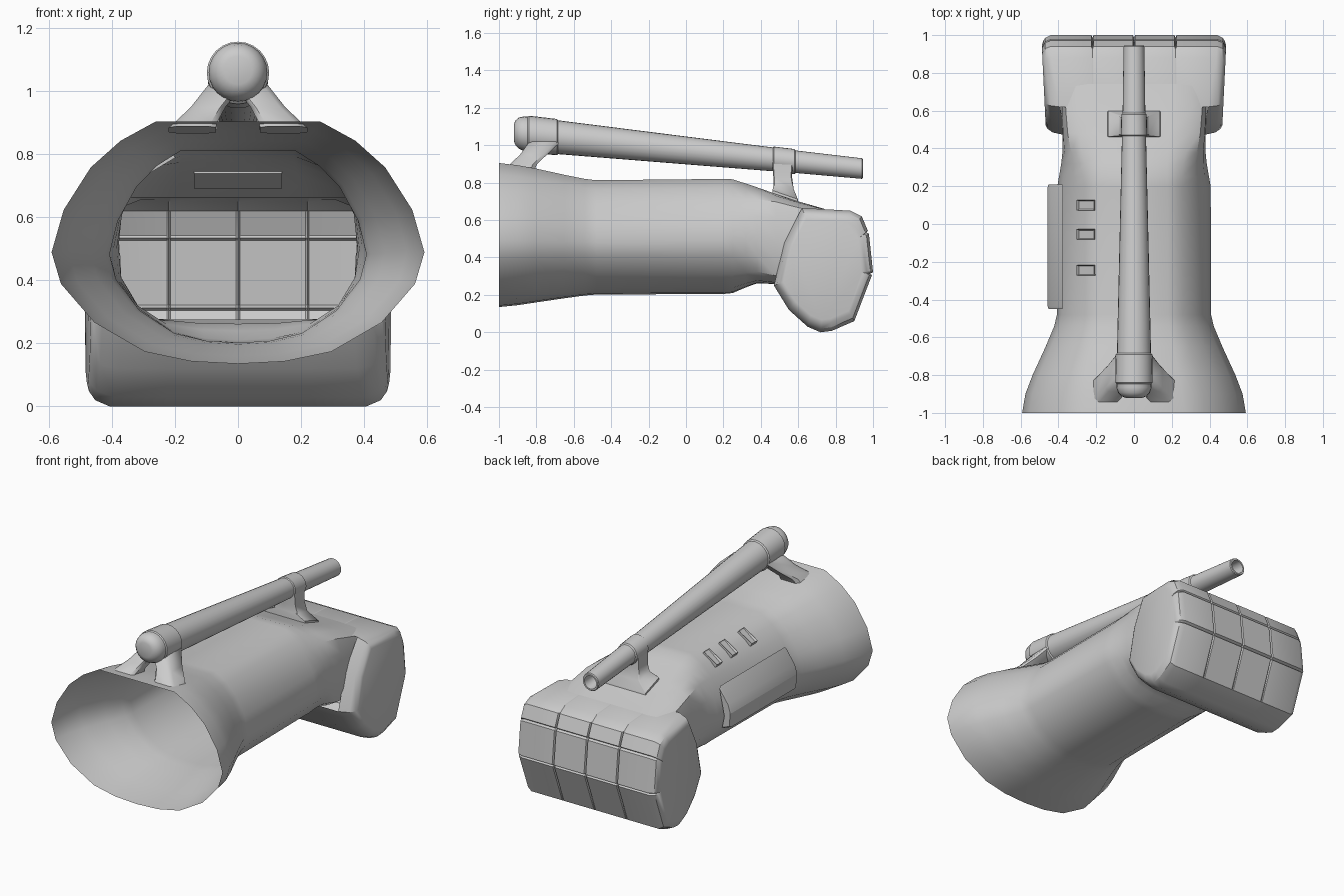
import bpy, bmesh, math
from mathutils import Vector, Matrix

cube = bpy.data.objects.get("Cube")
if cube:
    bpy.data.objects.remove(cube, do_unlink=True)


def finish(name, bm, angle=35):
    bmesh.ops.recalc_face_normals(bm, faces=bm.faces)
    mesh = bpy.data.meshes.new(name)
    bm.to_mesh(mesh)
    bm.free()
    obj = bpy.data.objects.new(name, mesh)
    bpy.context.collection.objects.link(obj)
    bpy.ops.object.select_all(action='DESELECT')
    obj.select_set(True)
    bpy.context.view_layer.objects.active = obj
    bpy.ops.object.shade_smooth_by_angle(angle=math.radians(angle))


def loft(name, rings, caps=True, skip=None, angle=35):
    """Skin closed rings of equal length; skip(i, j) leaves a face open."""
    bm = bmesh.new()
    rows = [[bm.verts.new(p) for p in ring] for ring in rings]
    n = len(rows[0])
    for i in range(len(rows) - 1):
        for j in range(n):
            if skip and skip(i, j):
                continue
            k = (j + 1) % n
            bm.faces.new((rows[i][j], rows[i][k], rows[i + 1][k], rows[i + 1][j]))
    if caps:
        bm.faces.new(rows[0])
        bm.faces.new(rows[-1])
    finish(name, bm, angle)


# Sleeve: half cross-sections (width fraction, height fraction), round and boxy
ROUND = [(0, 1), (.44, 1), (.63, .92), (.79, .81), (.935, .635), (1, .46),
         (.95, .33), (.77, .17), (.5, .05), (.25, .01), (0, 0)]
BOXY = [(0, 1), (.5, 1), (.8, .99), (.95, .93), (1, .75), (1, .5),
        (1, .25), (.95, .08), (.8, .01), (.4, 0), (0, 0)]


def sleeve_ring(y, w, zb, zt, k):
    half = []
    for (a, b), (c, d) in zip(ROUND, BOXY):
        half.append((w * (a + (c - a) * k), zb + (zt - zb) * (b + (d - b) * k)))
    full = half + [(-x, z) for x, z in half[-2:0:-1]]
    return [(x, y, z) for x, z in full]


STATIONS = [
    (-1, .592, .135, .905, 0), (-.9, .575, .145, .893, 0),
    (-.8, .537, .16, .875, 0), (-.65, .468, .182, .842, 0),
    (-.54, .422, .197, .82, 0), (-.48, .408, .202, .813, 0),
    (.2, .406, .205, .82, 0), (.25, .397, .21, .818, .1),
    (.32, .385, .24, .795, .3), (.38, .379, .262, .775, .55),
    (.48, .379, .258, .74, .85), (.6, .383, .265, .7, .95), (.74, .385, .275, .66, 1),
]
loft("sleeve", [sleeve_ring(*s) for s in STATIONS], caps=False)

# Hollow rear guard: side profile (y, z), swept across x with panel grooves
GUARD = [(.47, .25), (.55, .12), (.65, .03), (.72, 0), (.78, .008), (.9, .06),
         (.994, .305), (.984, .313), (1, .321), (.978, .527), (.964, .535),
         (.972, .543), (.94, .62), (.88, .65), (.62, .665), (.525, .48)]
CENTRE = Vector((.74, .35))


def guard_ring(x, scale=1, push=0, taper=0):
    ring = []
    for i, p in enumerate(GUARD):
        q = CENTRE + (Vector(p) - CENTRE) * scale
        narrow = 1 - taper * max(0, .9 - q.x)
        if 6 <= i <= 12:
            q.x -= push
        ring.append((x * narrow, q.x, q.y))
    return ring


# The shoulders narrow towards the front so the end caps get a wide bevel
spans = [(.44, 1, 0, .4), (.47, .945, 0, .2), (.482, .87, 0, .12), (.486, .81, 0, .1)]
stops = [(-s[0], *s[1:]) for s in reversed(spans)]
for g in (-.22, 0, .22):
    stops += [(g - .006, 1), (g, 1, .014), (g + .006, 1)]
stops += spans
loft("rear_guard", [guard_ring(*s) for s in stops], angle=32,
     skip=lambda i, j: j >= 14 and len(spans) - 1 <= i < len(stops) - len(spans))


# Tapered top barrel with two collars and a hollow rear end
def axis_z(y):
    return 1.06 - .103 * (y + .85)


def circle(y, r, n=24):
    return [(r * math.cos(2 * math.pi * i / n), y,
             axis_z(y) + r * math.sin(2 * math.pi * i / n)) for i in range(n)]


BARREL = [(-.92, .045), (-.912, .066), (-.893, .084), (-.865, .093),
          (-.67, .09), (.45, .064), (.6, .06), (.94, .055),
          (.945, .051), (.945, .041), (.86, .036)]
loft("barrel", [circle(*b) for b in BARREL])
for name, y0, y1, r in (("front_collar", -.85, -.68, .099),
                        ("rear_collar", .46, .59, .069)):
    loft(name, [circle(y0, r - .01), circle(y0 + .01, r),
                circle(y1 - .01, r - .002), circle(y1, r - .012)])


# Struts holding the barrel
def block_ring(x, y, z, hx, hy, tilt=0, cut=.3):
    corners = []
    for sx, sy in ((1, 1), (-1, 1), (-1, -1), (1, -1)):
        a = (sx * hx * (1 - cut), sy * hy)
        b = (sx * hx, sy * hy * (1 - cut))
        corners += [b, a] if sx * sy > 0 else [a, b]
    return [(x + dx, y + dy, z + tilt * dy) for dx, dy in corners]


for side, label in ((1, "left"), (-1, "right")):
    loft("front_strut_" + label, [
        block_ring(side * .04, -.755, 1.02, .055, .082),
        block_ring(side * .095, -.815, .95, .055, .072),
        block_ring(side * .135, -.868, .9, .068, .072),
        block_ring(side * .145, -.882, .878, .075, .072, -.15)], angle=50)

loft("rear_strut", [
    block_ring(0, .515, .92, .064, .055, 0, .1),
    block_ring(0, .517, .83, .066, .05, 0, .1),
    block_ring(0, .522, .775, .08, .054, -.2, .1),
    block_ring(0, .53, .735, .138, .068, -.35, .03),
    block_ring(0, .53, .715, .14, .069, -.35, .03)], angle=50)

# Raised control panel hugging the right flank
PANEL = [(-.376, .668), (-.441, .575), (-.457, .52), (-.45, .43),
         (-.397, .41), (-.413, .49), (-.388, .61)]
panel_rings = []
for y, s in ((-.45, .92), (-.435, 1), (.195, 1), (.21, .92)):
    panel_rings.append([(-.405 + (x + .405) * s, y, .53 + (z - .53) * s) for x, z in PANEL])
loft("side_panel", panel_rings, angle=20)

# Three recessed switches on the right shoulder
for number, y in enumerate((.1, -.055, -.245), 1):
    bm = bmesh.new()
    bmesh.ops.create_cube(bm, size=1, matrix=Matrix.Diagonal((.108, .055, .024, 1)))
    top = max(bm.faces, key=lambda f: f.calc_center_median().z)
    bmesh.ops.inset_region(bm, faces=[top], thickness=.008)
    for v in top.verts:
        v.co.z -= .016 if v.co.x < 0 else .003
    bm.transform(Matrix.Translation((-.252, y, .772)) @ Matrix.Rotation(math.radians(-31), 4, 'Y'))
    finish("switch_%d" % number, bm, 20)
